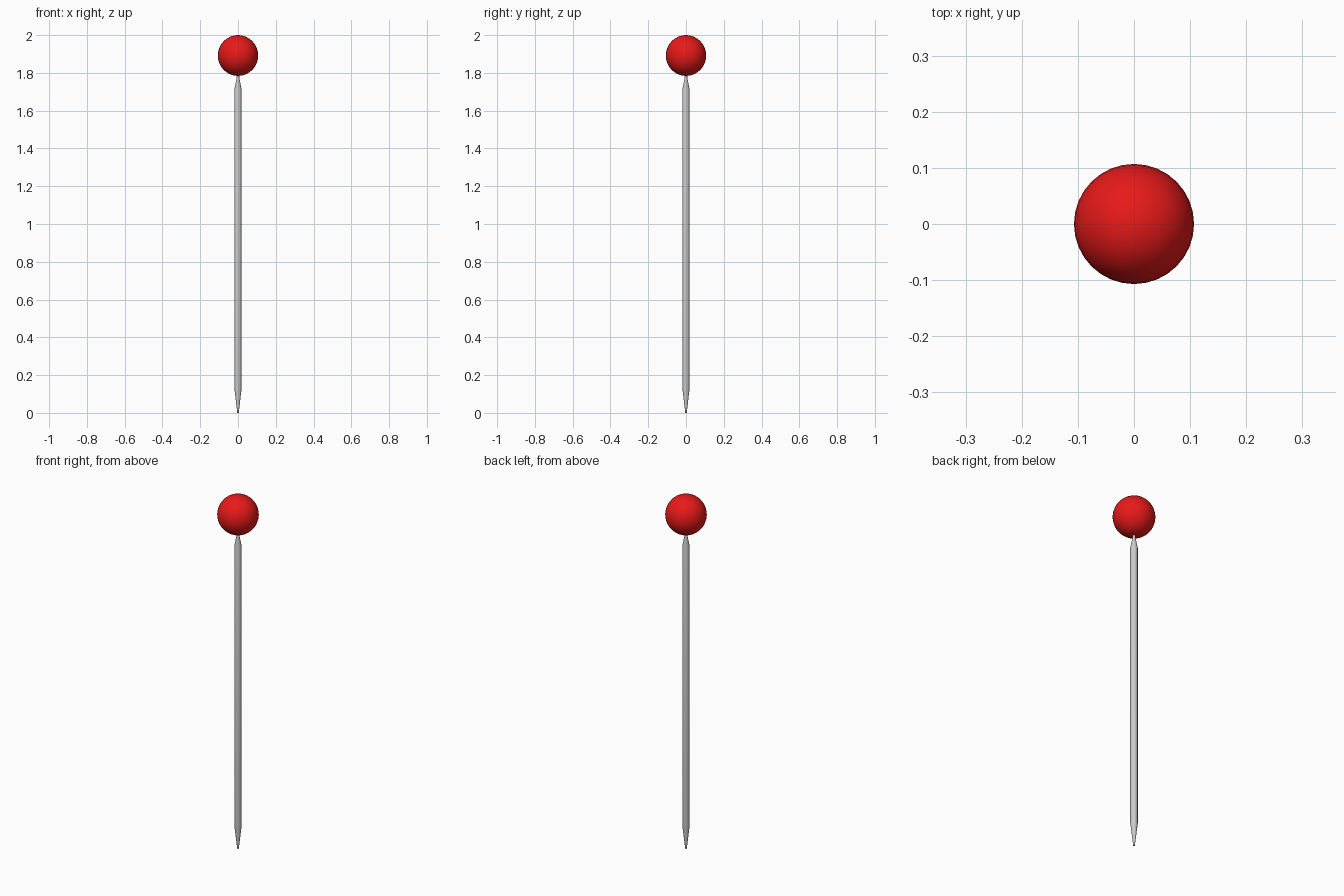
import bpy, bmesh
from math import cos, sin, tau

if "Cube" in bpy.data.objects:
    bpy.data.objects.remove(bpy.data.objects["Cube"])


def lathe(name, profile, sides):
    """Closed solid of revolution about z from (radius, z) pairs."""
    bm = bmesh.new()
    rings = [[bm.verts.new((r * cos(tau * i / sides), r * sin(tau * i / sides), z))
              for i in range(sides)] for r, z in profile]
    for a, b in zip(rings, rings[1:]):
        for i in range(sides):
            j = (i + 1) % sides
            bm.faces.new((a[i], a[j], b[j], b[i]))
    bm.faces.new(rings[0][::-1])
    bm.faces.new(rings[-1])
    mesh = bpy.data.meshes.new(name)
    bm.to_mesh(mesh)
    bm.free()
    obj = bpy.data.objects.new(name, mesh)
    bpy.context.collection.objects.link(obj)
    return obj


def smooth(obj):
    bpy.ops.object.select_all(action='DESELECT')
    obj.select_set(True)
    bpy.context.view_layer.objects.active = obj
    bpy.ops.object.shade_smooth_by_angle(angle=0.6)


# Needle: pointed lower tip, straight shaft, short neck under the head
needle = lathe("needle", [(0.004, 0), (0.019, 0.13), (0.019, 1.715),
                          (0.008, 1.77), (0.006, 1.795)], 12)
smooth(needle)

# Round red head
bpy.ops.mesh.primitive_uv_sphere_add(segments=32, ring_count=16, radius=0.107,
                                     location=(0, 0, 1.892))
head = bpy.context.object
head.name = "pin_head"
head.scale.z = 0.108 / 0.107
smooth(head)
red = bpy.data.materials.new("red")
red.diffuse_color = (0.8, 0.01, 0.01, 1)
red.use_nodes = True
red.node_tree.nodes["Principled BSDF"].inputs["Base Color"].default_value = red.diffuse_color
head.data.materials.append(red)
